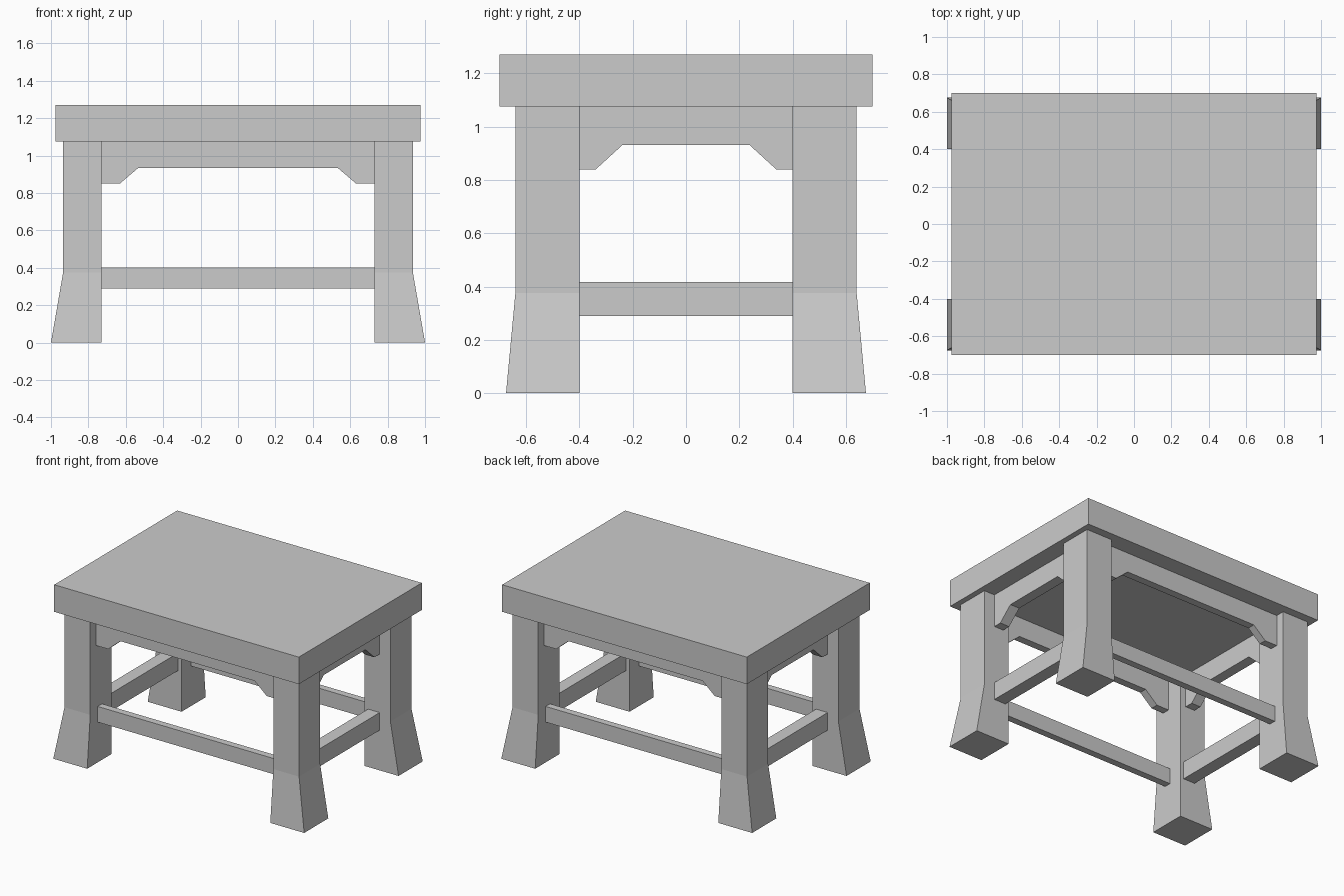
import bpy
import bmesh
from math import pi
from mathutils import Matrix

if "Cube" in bpy.data.objects:
    bpy.data.objects.remove(bpy.data.objects["Cube"])


def finish(name, bm):
    bmesh.ops.recalc_face_normals(bm, faces=bm.faces)
    mesh = bpy.data.meshes.new(name)
    bm.to_mesh(mesh)
    bm.free()
    obj = bpy.data.objects.new(name, mesh)
    bpy.context.collection.objects.link(obj)
    return obj


def box(name, lo, hi):
    bm = bmesh.new()
    bmesh.ops.create_cube(bm, size=1)
    for v in bm.verts:
        v.co = [(a + b) / 2 + c * (b - a) for a, b, c in zip(lo, hi, v.co)]
    return finish(name, bm)


def leg(name, sx, sy):
    # Square inner corner, outer faces flare towards the foot
    bm = bmesh.new()
    rings = []
    for x, y, z in ((1.0, 0.675, 0), (0.935, 0.64, 0.375), (0.935, 0.64, 1.075)):
        corners = ((0.73, 0.40), (x, 0.40), (x, y), (0.73, y))
        rings.append([bm.verts.new((sx * a, sy * b, z)) for a, b in corners])
    for low, high in zip(rings, rings[1:]):
        for i in range(4):
            j = (i + 1) % 4
            bm.faces.new((low[i], low[j], high[j], high[i]))
    bm.faces.new(rings[0])
    bm.faces.new(rings[-1])
    return finish(name, bm)


def apron(name, half_profile, inner, outer, angle):
    # Mirrored bracket profile extruded through the apron thickness
    profile = half_profile + [(-u, z) for u, z in reversed(half_profile)]
    bm = bmesh.new()
    face = bm.faces.new([bm.verts.new((u, -outer, z)) for u, z in profile])
    ext = bmesh.ops.extrude_face_region(bm, geom=[face], use_keep_orig=True)
    moved = [g for g in ext["geom"] if isinstance(g, bmesh.types.BMVert)]
    bmesh.ops.translate(bm, verts=moved, vec=(0, outer - inner, 0))
    bm.transform(Matrix.Rotation(angle, 4, 'Z'))
    return finish(name, bm)


# Table top
box("table_top", (-0.975, -0.70, 1.075), (0.975, 0.70, 1.27))

# Legs
for sy, depth in ((-1, "front"), (1, "back")):
    for sx, side in ((-1, "left"), (1, "right")):
        leg(f"{depth}_{side}_leg", sx, sy)

# Aprons with bracketed ends
long_profile = [(0.73, 1.075), (0.73, 0.85), (0.632, 0.85), (0.535, 0.933)]
short_profile = [(0.40, 1.075), (0.40, 0.838), (0.34, 0.838), (0.238, 0.931)]
apron("front_apron", long_profile, 0.52, 0.575, 0)
apron("back_apron", long_profile, 0.52, 0.575, pi)
apron("right_apron", short_profile, 0.775, 0.85, pi / 2)
apron("left_apron", short_profile, 0.775, 0.85, -pi / 2)

# Lower stretchers
box("front_stretcher", (-0.73, -0.555, 0.29), (0.73, -0.505, 0.403))
box("back_stretcher", (-0.73, 0.505, 0.29), (0.73, 0.555, 0.403))
box("right_stretcher", (0.757, -0.40, 0.29), (0.85, 0.40, 0.417))
box("left_stretcher", (-0.85, -0.40, 0.29), (-0.757, 0.40, 0.417))
